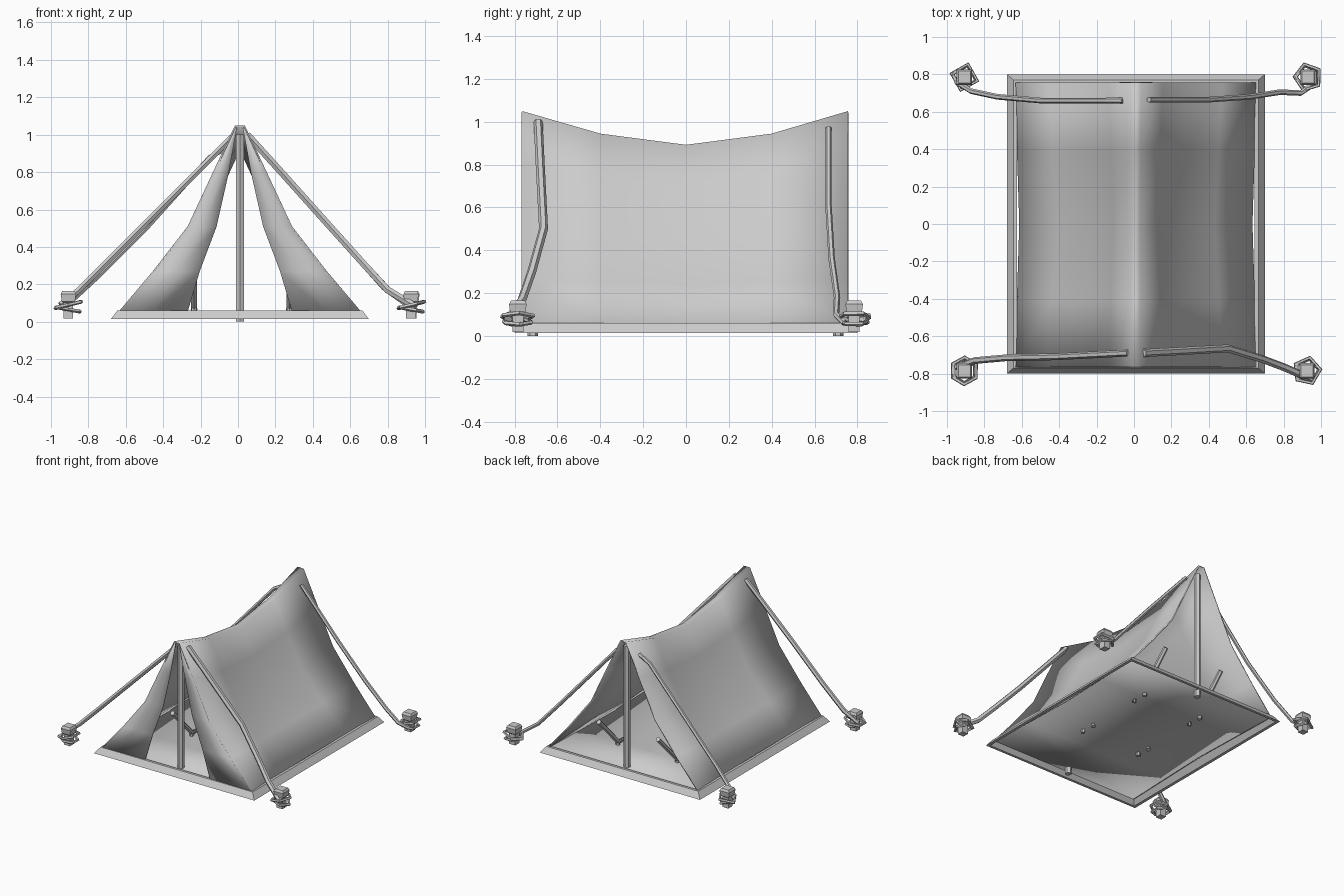
import bpy, bmesh, math
from mathutils import Vector

cube = bpy.data.objects.get("Cube")
if cube:
    bpy.data.objects.remove(cube)

grey = bpy.data.materials.new("plain_grey")
grey.use_nodes = True
COLOR = (0.6, 0.6, 0.6, 1)
grey.diffuse_color = COLOR
grey.node_tree.nodes["Principled BSDF"].inputs["Base Color"].default_value = COLOR
CX = 0.01  # tent centre line


def finish(name, bm, smooth=None):
    bmesh.ops.recalc_face_normals(bm, faces=bm.faces)
    me = bpy.data.meshes.new(name)
    bm.to_mesh(me)
    bm.free()
    ob = bpy.data.objects.new(name, me)
    bpy.context.collection.objects.link(ob)
    me.materials.append(grey)
    if smooth:
        bpy.ops.object.select_all(action='DESELECT')
        ob.select_set(True)
        bpy.context.view_layer.objects.active = ob
        bpy.ops.object.shade_smooth_by_angle(angle=math.radians(smooth))
    return ob


def grid(name, rows, thick):
    """Smooth cloth sheet through rows of points."""
    bm = bmesh.new()
    vs = [[bm.verts.new(p) for p in row] for row in rows]
    for a, b in zip(vs, vs[1:]):
        for i in range(len(a) - 1):
            bm.faces.new((a[i], a[i + 1], b[i + 1], b[i]))
    ob = finish(name, bm, 85)
    mod = ob.modifiers.new("thickness", 'SOLIDIFY')
    mod.thickness = thick
    mod.offset = 0
    return ob


def skin(name, rings, closed=False, smooth=None):
    """Join rings of points into a solid; closed joins last ring to first."""
    bm = bmesh.new()
    rings = [[bm.verts.new(p) for p in ring] for ring in rings]
    pairs = list(zip(rings, rings[1:]))
    if closed:
        pairs.append((rings[-1], rings[0]))
    else:
        bm.faces.new(rings[0])
        bm.faces.new(rings[-1])
    for a, b in pairs:
        for k in range(len(a)):
            j = (k + 1) % len(a)
            bm.faces.new((a[k], a[j], b[j], b[k]))
    return finish(name, bm, smooth)


def tube(name, pts, r, sides=6, closed=False, smooth=None):
    """Sweep a polygon along a path."""
    pts = [Vector(p) for p in pts]
    n = len(pts)
    rings = []
    for i, p in enumerate(pts):
        a = pts[(i - 1) % n] if closed or i else p
        b = pts[(i + 1) % n] if closed or i < n - 1 else p
        d = (b - a).normalized()
        u = d.cross(Vector((0, 1, 0) if abs(d.y) < 0.8 else (1, 0, 0))).normalized()
        if closed:
            u = Vector((0, 0, 1))
        v = d.cross(u).normalized()
        rings.append([p + r * (u * math.cos(t) + v * math.sin(t))
                      for t in (2 * math.pi * (k + 0.5) / sides for k in range(sides))])
    return skin(name, rings, closed, smooth)


def lathe(name, profile, sides, loc):
    """Stack of polygon rings given as (radius, height)."""
    turns = [2 * math.pi * (k + 0.5) / sides for k in range(sides)]
    return skin(name, [[(loc[0] + r * math.cos(t), loc[1] + r * math.sin(t), z) for t in turns]
                       for r, z in profile], smooth=35)


# Sloping rim round the base, hollow inside
RIM = [(0.69, 0.8, 0.014), (0.655, 0.77, 0.06), (0.635, 0.75, 0.06), (0.667, 0.78, 0.014)]
skin("base_rim", [[(CX + sx * hx, sy * hy, z) for sx, sy in ((1, 1), (-1, 1), (-1, -1), (1, -1))]
                  for hx, hy, z in RIM], closed=True)

# Roof canvas: sagging ridge, hollow sides drawn in towards the middle;
# entries are (height share, half width at the ends, half width in the middle)
SIDE = [(0, 0.645, 0.62), (0.22, 0.46, 0.42), (0.46, 0.275, 0.25),
        (0.75, 0.14, 0.115), (1, 0.024, 0.018)]
RIDGE = [(-0.765, 1.045, 0), (-0.4, 0.94, 0.5), (0, 0.888, 1), (0.4, 0.94, 0.5), (0.757, 1.045, 0)]


def height(f, top):
    return 0.05 + f * (top - 0.05)


rows, floor = [], []
for y, top, blend in RIDGE:
    half = [(e + (m - e) * blend, height(f, top)) for f, e, m in SIDE]
    rows.append([(CX - w, y, z) for w, z in half] + [(CX + w, y, z) for w, z in reversed(half)])
    floor.append([(CX + s * half[0][0], y, 0.052) for s in (-1, 1)])
grid("roof_canvas", rows, 0.01)

# Floor sheet held up inside the rim
grid("floor_sheet", floor, 0.006)

# Front door flaps, tied open from the middle
OPENING = [0.28, 0.215, 0.125, 0.06, 0.015]
for s, side in ((1, "left"), (-1, "right")):
    rows = []
    for (f, w, _), inner in zip(SIDE, OPENING):
        rows.append([(CX + s * (w + (inner - w) * t), -0.763 + 0.008 * t, height(f, 1.045))
                     for t in (0, 0.5, 1)])
    grid(side + "_door_flap", rows, 0.008)

# Upright poles
for y, end in ((-0.715, "front"), (0.71, "back")):
    tube(end + "_pole", [(CX, y, 0), (CX, y, 1.0)], 0.024, 6)

# Slanting struts inside the tent, each standing on two feet
for x in (-0.235, 0.275):
    for y, d in ((0.39, 1), (-0.18, -1)):
        tube("inner_strut", [(x, y - d * 0.06, 0.025), (x, y - d * 0.05, 0.065),
                             (x, y + d * 0.05, 0.075), (x, y + d * 0.29, 0.32)], 0.018, 6)
        tube("strut_foot", [(x, y + d * 0.055, 0.025), (x, y + d * 0.055, 0.08)], 0.016, 6)

# Guy ropes: thickness and path
ROPES = {
    "front_left": (0.021, [(0.05, -0.69, 1.0), (0.24, -0.68, 0.79), (0.5, -0.665, 0.5),
                           (0.68, -0.72, 0.3), (0.8, -0.765, 0.17), (0.95, -0.83, 0.08)]),
    "front_right": (0.018, [(-0.03, -0.69, 0.99), (-0.42, -0.71, 0.6), (-0.68, -0.715, 0.34),
                            (-0.85, -0.73, 0.17), (-0.95, -0.765, 0.09)]),
    "back_left": (0.015, [(0.08, 0.665, 0.97), (0.4, 0.665, 0.61), (0.62, 0.68, 0.36),
                          (0.78, 0.705, 0.18), (0.89, 0.7, 0.1), (0.95, 0.74, 0.06)]),
    "back_right": (0.015, [(-0.06, 0.66, 0.93), (-0.15, 0.66, 0.88), (-0.5, 0.66, 0.49),
                           (-0.73, 0.68, 0.26), (-0.87, 0.71, 0.13), (-0.95, 0.76, 0.08)]),
}
for name, (r, pts) in ROPES.items():
    tube(name + "_guy_rope", pts, r, 6, smooth=50)

# Pegs, each with loops of rope round it: position, loop sides, loop turn
for px, py, n, turn, name in ((0.925, -0.785, 5, 0.1, "front_left"),
                              (-0.907, -0.785, 6, 0.5, "front_right"),
                              (0.93, 0.785, 5, 0.6, "back_left"),
                              (-0.907, 0.785, 4, 1.3, "back_right")):
    lathe(name + "_peg", [(0.036, 0.018), (0.036, 0.1), (0.05, 0.108),
                          (0.058, 0.148), (0.045, 0.165)], 4, (px, py))
    for z, r, tilt in ((0.09, 0.072, 0.018), (0.066, 0.064, -0.012)):
        loop = []
        for k in range(n):
            t = turn + 2 * math.pi * k / n
            loop.append((px + r * math.cos(t), py + r * math.sin(t), z + tilt * math.cos(t)))
        tube(name + "_rope_loop", loop, 0.011, 5, True)
